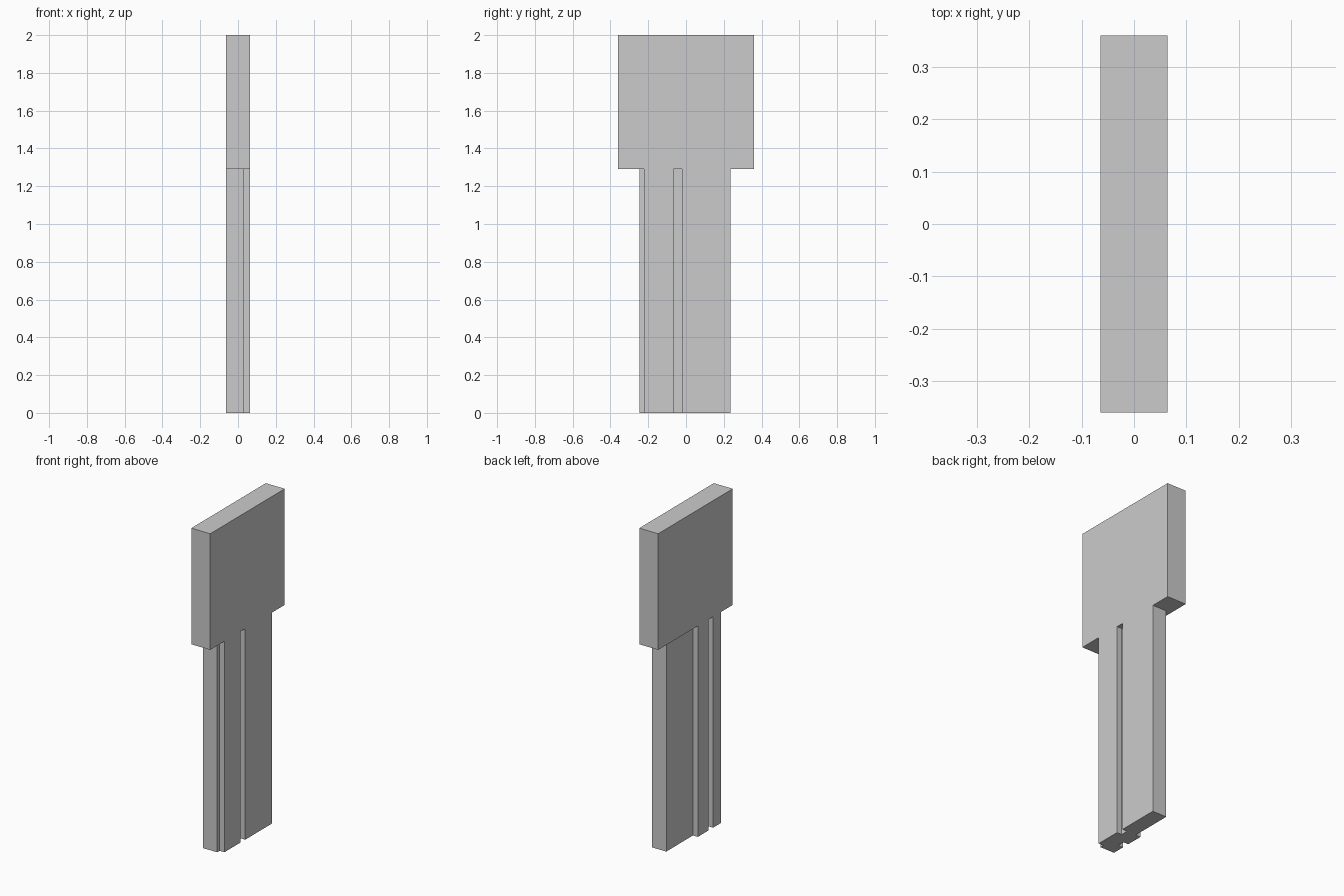
import bpy
import bmesh

if "Cube" in bpy.data.objects:
    bpy.data.objects.remove(bpy.data.objects["Cube"], do_unlink=True)

# Plain grey metal
metal = bpy.data.materials.new("grey_metal")
metal.use_nodes = True
grey = (0.6, 0.6, 0.6, 1)
metal.diffuse_color = grey
metal.node_tree.nodes["Principled BSDF"].inputs["Base Color"].default_value = grey

HALF = 0.064      # half thickness
FLOOR = 0.031     # groove floor
HEAD_Z = 1.29     # where blade meets head


def extrude_shape(bm, outline, depth_vector):
    """Fill a closed outline and pull it along a vector."""
    face = bm.faces.new([bm.verts.new(p) for p in outline])
    result = bmesh.ops.extrude_face_region(bm, geom=[face], use_keep_orig=True)
    verts = [g for g in result["geom"] if isinstance(g, bmesh.types.BMVert)]
    bmesh.ops.translate(bm, verts=verts, vec=depth_vector)


def make_part(name, outline, depth_vector):
    bm = bmesh.new()
    extrude_shape(bm, outline, depth_vector)
    bmesh.ops.recalc_face_normals(bm, faces=bm.faces[:])
    mesh = bpy.data.meshes.new(name)
    bm.to_mesh(mesh)
    bm.free()
    mesh.materials.append(metal)
    part = bpy.data.objects.new(name, mesh)
    bpy.context.scene.collection.objects.link(part)
    return part


# Rectangular head
make_part("head", [(-HALF, -0.36, HEAD_Z), (HALF, -0.36, HEAD_Z),
                   (HALF, 0.36, HEAD_Z), (-HALF, 0.36, HEAD_Z)],
          (0, 0, 2 - HEAD_Z))

# Blade: grooved cross-section, front edge to back edge on the left side,
# then back again on the right side
section = [
    (-HALF, -0.246), (FLOOR, -0.246), (FLOOR, -0.222), (HALF, -0.222),
    (HALF, -0.067), (FLOOR, -0.067), (FLOOR, -0.022), (HALF, -0.022),
    (HALF, 0.235), (-FLOOR, 0.235), (-FLOOR, -0.023), (-HALF, -0.023),
    (-HALF, -0.125), (-FLOOR, -0.125), (-FLOOR, -0.17), (-HALF, -0.17),
]
make_part("blade", [(x, y, 0) for x, y in section], (0, 0, HEAD_Z))
